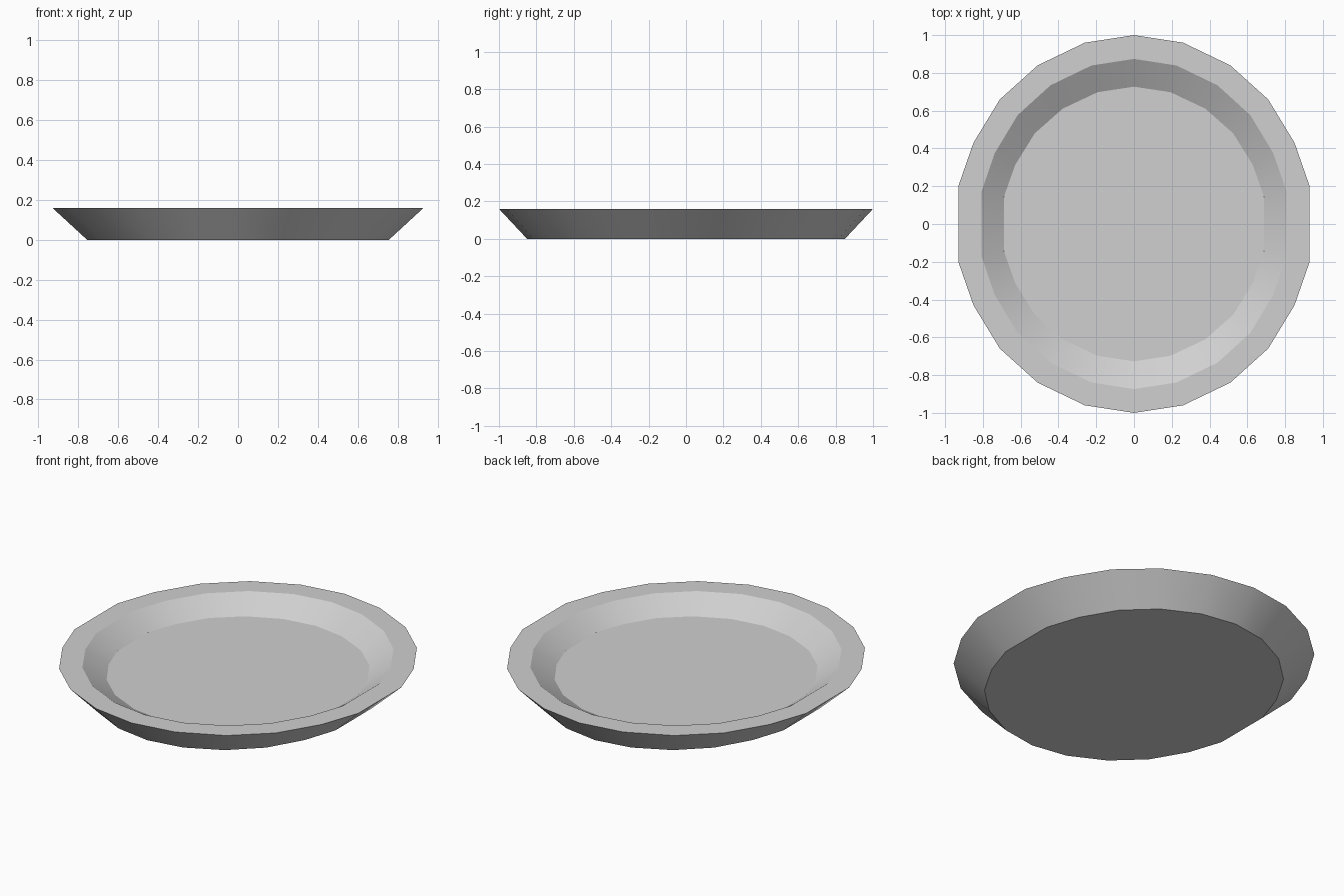
import bpy
import bmesh
import math

cube = bpy.data.objects.get("Cube")
if cube:
    bpy.data.objects.remove(cube, do_unlink=True)

# Plain grey material
grey = bpy.data.materials.new("light_grey")
grey.use_nodes = True
colour = (0.63, 0.63, 0.63, 1.0)
grey.diffuse_color = colour
grey.node_tree.nodes["Principled BSDF"].inputs["Base Color"].default_value = colour

# Rim outline: one quarter, mirrored to a full loop of 22 points
quarter = [(0.26, 0.96), (0.51, 0.84), (0.71, 0.66), (0.85, 0.43), (0.93, 0.20)]
right = [(0, 1)] + quarter + [(x, -y) for x, y in reversed(quarter)]
outline = right + [(-x, -y) for x, y in right]

# Rings from underside to inner floor: x scale, y scale, height
rings = [(0.813, 0.85, 0), (1, 1, 0.16), (0.867, 0.874, 0.16), (0.74, 0.727, 0.075)]

bm = bmesh.new()
loops = [[bm.verts.new((x * sx, y * sy, z)) for x, y in outline] for sx, sy, z in rings]
count = len(outline)
for low, high in zip(loops, loops[1:]):
    for i in range(count):
        j = (i + 1) % count
        bm.faces.new((low[i], low[j], high[j], high[i]))
bm.faces.new(loops[0])      # underside
bm.faces.new(loops[-1])     # inner floor
bmesh.ops.recalc_face_normals(bm, faces=bm.faces)

mesh = bpy.data.meshes.new("plate")
bm.to_mesh(mesh)
bm.free()
mesh.materials.append(grey)
plate = bpy.data.objects.new("plate", mesh)
bpy.context.collection.objects.link(plate)

# Smooth walls with crisp rim and floor edges
bpy.ops.object.select_all(action="DESELECT")
plate.select_set(True)
bpy.context.view_layer.objects.active = plate
bpy.ops.object.shade_smooth_by_angle(angle=math.radians(25))
